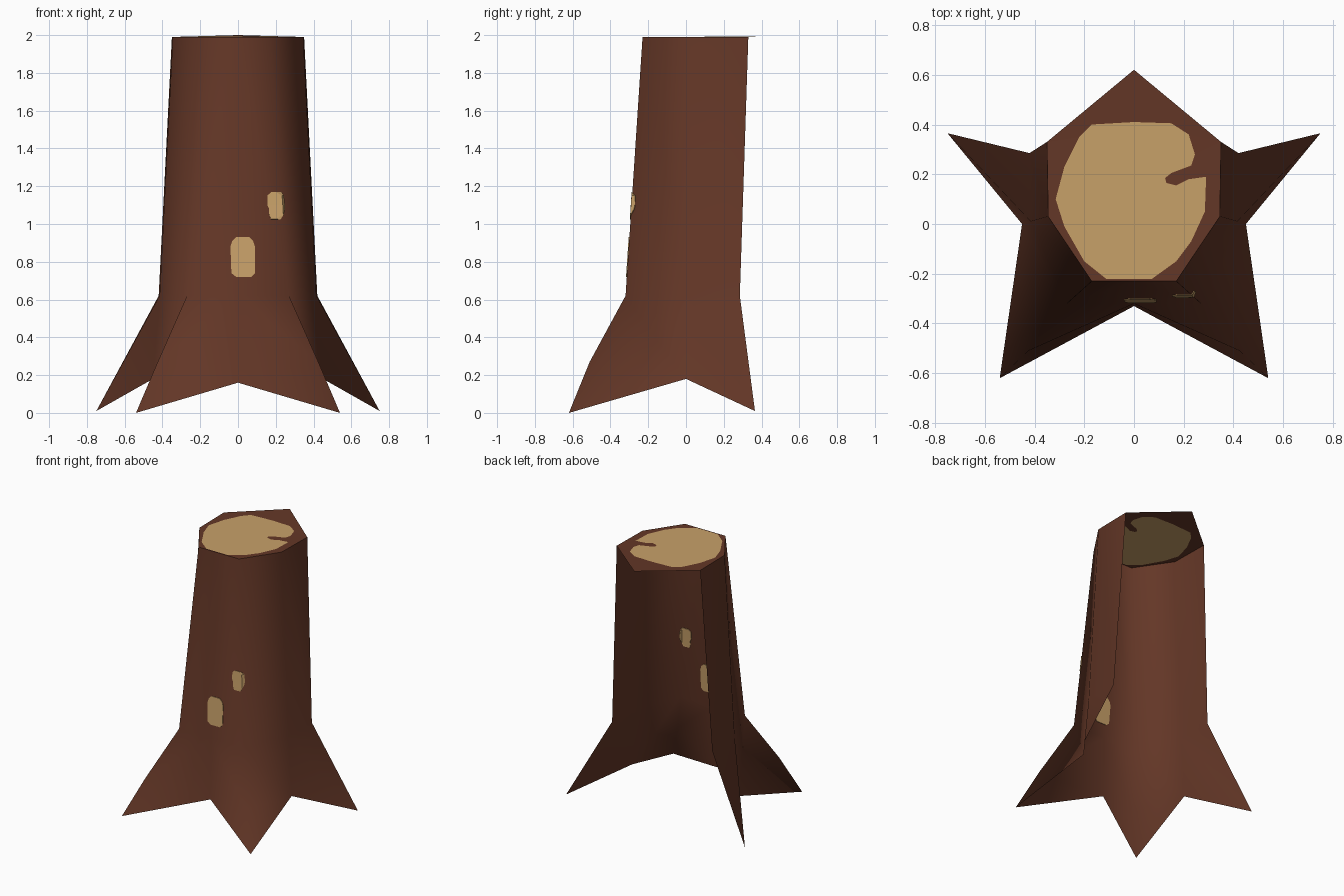
import bpy, bmesh

if "Cube" in bpy.data.objects:
    bpy.data.objects.remove(bpy.data.objects["Cube"])


def material(name, rgb):
    m = bpy.data.materials.new(name)
    m.diffuse_color = (*rgb, 1)
    m.use_nodes = True
    m.node_tree.nodes["Principled BSDF"].inputs["Base Color"].default_value = m.diffuse_color
    return m


bark = material("bark_brown", (0.127, 0.038, 0.020))
wood = material("cut_wood_tan", (0.578, 0.356, 0.141))


def make_object(name, mesh, *mats):
    ob = bpy.data.objects.new(name, mesh)
    bpy.context.collection.objects.link(ob)
    for m in mats:
        mesh.materials.append(m)
    return ob


# Trunk wall with roots: right half of an open-backed shell, mirrored
P = {
    "Ct": (0, -.23, 1.99), "Ft": (.17, -.23, 1.99), "St": (.345, .03, 1.99), "Bt": (.35, .33, 1.99),
    "Cm": (0, -.32, .62), "Fm": (.27, -.32, .62), "Sm": (.415, .01, .62), "Bm": (.42, .285, .62),
    "notch": (0, -.33, .16), "knee": (.425, -.51, .27), "tip": (.54, -.62, 0),
    "side_notch": (.45, 0, .18), "back_tip": (.75, .365, .01),
}
faces = ["Ct Cm Fm Ft", "Ft Fm Sm St", "St Sm Bm Bt",
         "Cm notch knee Fm", "notch tip knee",
         "Fm knee side_notch Sm", "knee tip side_notch", "Sm side_notch back_tip Bm"]
keys = list(P)
me = bpy.data.meshes.new("trunk_wall")
me.from_pydata(list(P.values()), [], [[keys.index(k) for k in f.split()] for f in faces])
for p in me.polygons:
    p.use_smooth = True
trunk = make_object("trunk_wall", me, bark)
mir = trunk.modifiers.new("mirror", 'MIRROR')
mir.use_axis[0] = True
mir.use_clip = True


# Cut top: bark rim polygon with the pale wood outline cut into it
def cap_point(x, y):
    return (x, y, 1.99 + max(0, y - .33) / .29 * .01)


right = [(.17, -.23), (.345, .03), (.35, .33)]
outer = right + [(0, .62)] + [(-x, y) for x, y in reversed(right)]
blob = [(.07, -.222), (.17, -.15), (.23, -.07), (.285, .05), (.29, .19), (.22, .18),
        (.17, .155), (.13, .165), (.125, .185), (.15, .205), (.23, .235), (.245, .28),
        (.22, .36), (.15, .405), (0, .41), (-.17, .40), (-.22, .35), (-.28, .23),
        (-.315, .10), (-.28, -.01), (-.2, -.15), (-.11, -.222)]
bm = bmesh.new()
loops = []
for pts in (outer, blob):
    vs = [bm.verts.new(cap_point(*p)) for p in pts]
    for a, b in zip(vs, vs[1:] + vs[:1]):
        bm.edges.new((a, b))
    loops.append(vs)
bmesh.ops.triangle_fill(bm, use_beauty=True, edges=bm.edges[:], normal=(0, 0, 1))
inner = set(loops[1])
f = bm.faces.get(loops[1]) or bm.faces.new(loops[1])
f.material_index = 1
for f in bm.faces:
    f.normal_update()
    if f.normal.z < 0:
        f.normal_flip()
me = bpy.data.meshes.new("cut_top")
bm.to_mesh(me)
bm.free()
make_object("cut_top", me, bark, wood)


# Bare wood patches: thin plates that follow the front wall and wrap its corner
def wall_edge(z):
    return .27 - .10 * (z - .62) / 1.37


def wall_point(x, z):
    t = (z - .62) / 1.37
    over = max(0, x - wall_edge(z))
    return (x, -.32 + .09 * t + over * 1.9, z)


def patch(name, rows):
    verts, quads = [], []
    for z, xl, xr in rows:
        e = wall_edge(z)
        mid = e if xr > e else (xl + xr) / 2
        verts += [wall_point(x, z) for x in (xl, mid, xr)]
    for r in range(len(rows) - 1):
        for c in (0, 1):
            a = r * 3 + c
            quads.append((a, a + 1, a + 4, a + 3))
    me = bpy.data.meshes.new(name)
    me.from_pydata(verts, [], quads)
    ob = make_object(name, me, wood)
    s = ob.modifiers.new("thickness", 'SOLIDIFY')
    s.thickness = .008
    s.offset = 0


patch("lower_bare_patch", [(.72, -.01, .07), (.74, -.035, .09), (.88, -.04, .09),
                           (.91, -.03, .08), (.93, -.01, .06)])
patch("upper_bare_patch", [(1.025, .175, .225), (1.05, .165, .24), (1.08, .165, .245),
                           (1.10, .155, .245), (1.15, .155, .24), (1.168, .175, .23)])
